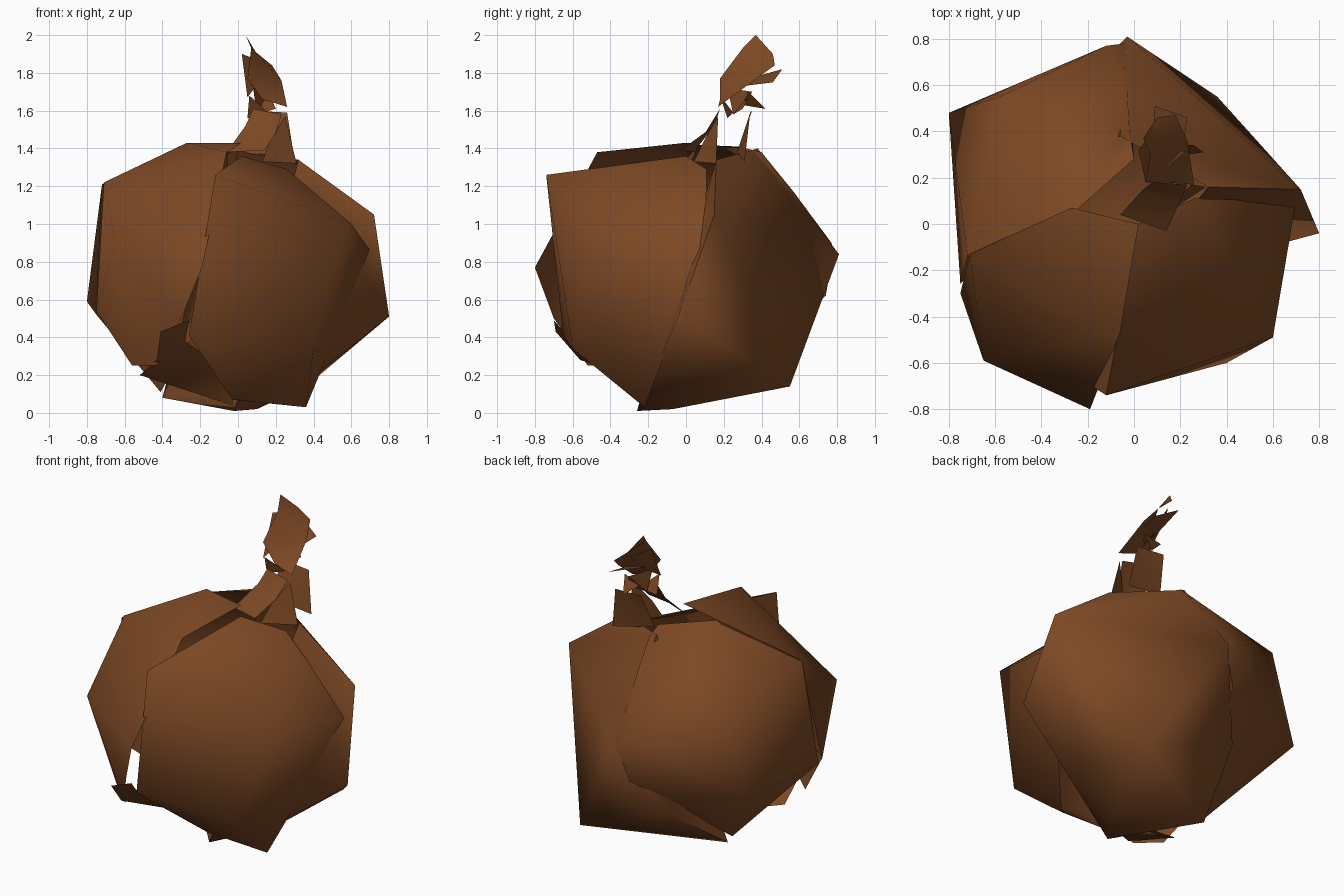
import bpy
import bmesh
from mathutils import Vector

default_cube = bpy.data.objects.get("Cube")
if default_cube:
    bpy.data.objects.remove(default_cube, do_unlink=True)

# One brown for the whole dried husk
BROWN = (0.205, 0.066, 0.018, 1)
brown = bpy.data.materials.new("husk brown")
brown.use_nodes = True
brown.diffuse_color = BROWN
brown.node_tree.nodes["Principled BSDF"].inputs["Base Color"].default_value = BROWN

CORE = Vector((0, 0, .72))


def finish(name, bm, angle):
    """Turn a bmesh into a smooth-shaded husk part."""
    mesh = bpy.data.meshes.new(name)
    bm.to_mesh(mesh)
    bm.free()
    mesh.materials.append(brown)
    part = bpy.data.objects.new(name, mesh)
    bpy.context.collection.objects.link(part)
    bpy.ops.object.select_all(action="DESELECT")
    bpy.context.view_layer.objects.active = part
    part.select_set(True)
    bpy.ops.object.shade_smooth_by_angle(angle=angle)
    return part


def shell(name, *corners):
    """Open bulging panel: the hull of its corners and the core, cut open at the core."""
    bm = bmesh.new()
    apex = bm.verts.new(CORE)
    for corner in corners:
        bm.verts.new(corner)
    bmesh.ops.convex_hull(bm, input=list(bm.verts))
    if apex.is_valid:
        bmesh.ops.delete(bm, geom=[apex], context="VERTS")
    loose = [v for v in bm.verts if not v.link_faces]
    bmesh.ops.delete(bm, geom=loose, context="VERTS")
    for face in bm.faces:
        if face.normal.dot(face.calc_center_median() - CORE) < 0:
            face.normal_flip()
    return finish(name, bm, angle=1.4)


def shard(name, *outline):
    """Thin torn flake, bent slightly along its triangulated outline."""
    bm = bmesh.new()
    flake = bm.faces.new([bm.verts.new(point) for point in outline])
    flake.normal_update()
    bmesh.ops.triangulate(bm, faces=[flake])
    return finish(name, bm, angle=.8)


# Four large overlapping panels wrapped around the body
shell("front_left_panel",
      (-.12, -.74, 1.26), (.02, 0, 1.36), (.26, .11, 1.29), (.7, .1, .86),
      (.6, -.49, 1), (.4, -.6, .34), (.36, -.22, .03), (-.03, -.26, .07),
      (-.26, -.65, .41))

shell("front_right_panel",
      (.02, 0, 1.43), (-.06, -.47, 1.38), (-.19, -.8, .77), (-.27, .07, 1.43),
      (-.71, -.13, 1.22), (-.75, -.3, .54), (-.65, -.59, .9),
      (-.56, -.4, .25), (-.43, -.52, .25), (-.3, -.7, .5))

shell("back_right_panel",
      (-.72, -.14, 1.21), (-.27, .04, 1.42), (.0, .28, 1.41),
      (-.02, .4, 1.38), (-.05, .57, 1.17), (-.12, .77, .9), (-.04, .78, .86),
      (-.12, .74, .62), (-.41, .12, .11), (-.75, -.26, .52),
      (-.8, .48, .59), (-.58, .55, 1.1))

shell("back_left_panel",
      (.32, .16, 1.34), (.72, .15, 1.05), (.8, -.04, .51), (.42, -.1, .21),
      (.1, -.07, .02), (-.02, -.26, .01), (-.4, .15, .08),
      (-.28, .55, .37), (-.03, .81, .84),
      (.36, .55, .14), (-.06, .38, 1.4))

# Torn flake hanging at the lower front
shard("lower_front_flake",
      (-.41, -.69, .43), (-.26, -.7, .49), (-.28, -.6, .38),
      (-.03, -.3, .2), (-.03, -.2, .04), (-.52, -.25, .2), (-.43, -.56, .28))

# Torn collar where the stem leaves the body
shard("collar_front",
      (-.06, .04, 1.38), (.14, -.03, 1.39), (.2, .1, 1.48),
      (.23, .17, 1.58), (.08, .18, 1.61), (.04, .15, 1.52))
shard("collar_left",
      (.13, .04, 1.33), (.31, .16, 1.32), (.25, .17, 1.57), (.17, .1, 1.45))
shard("collar_back",
      (.03, .27, 1.38), (.3, .31, 1.33), (.26, .34, 1.59), (.07, .35, 1.6))

# Narrow neck of flakes
shard("neck_front", (.06, .18, 1.68), (.05, .22, 1.56), (.16, .25, 1.59))
shard("neck_back",
      (.08, .22, 1.72), (.1, .25, 1.58), (.2, .3, 1.61), (.16, .35, 1.7))
shard("neck_barb", (.12, .3, 1.63), (.15, .42, 1.61), (.2, .33, 1.7))

# Leaning flame-like tip
shard("tip_main",
      (.04, .37, 2), (.07, .3, 1.93), (.05, .18, 1.77), (.13, .18, 1.66),
      (.26, .17, 1.62), (.23, .36, 1.76), (.18, .47, 1.84), (.1, .46, 1.9))
shard("tip_side",
      (.02, .32, 1.9), (.05, .18, 1.67), (.11, .3, 1.75), (.1, .42, 1.87))
shard("tip_back",
      (.09, .51, 1.82), (.23, .46, 1.75), (.21, .3, 1.73), (.07, .19, 1.73))
